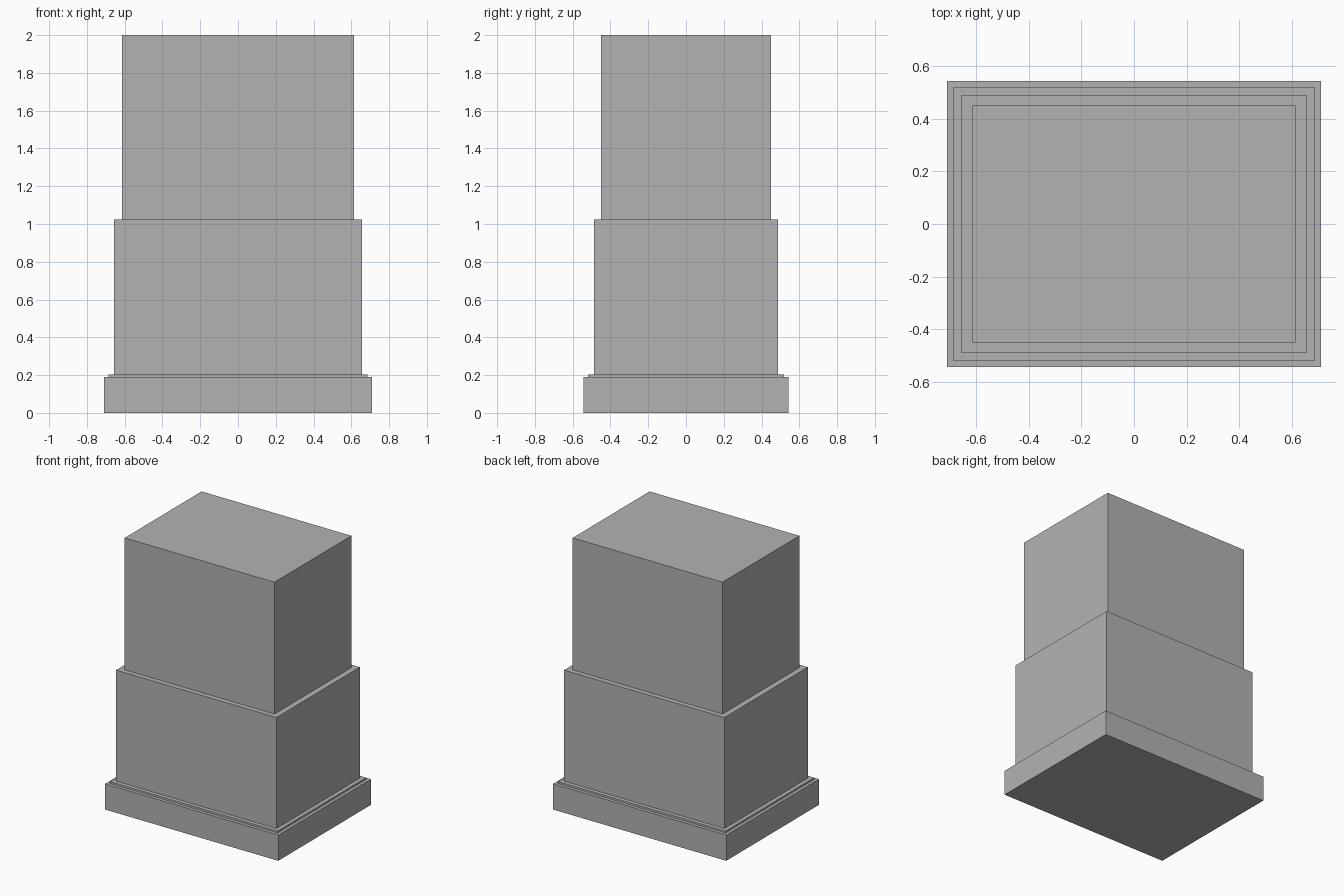
import bpy
import bmesh
from mathutils import Matrix, Vector

if "Cube" in bpy.data.objects:
    bpy.data.objects.remove(bpy.data.objects["Cube"])

stone = bpy.data.materials.new("plain grey")
stone.diffuse_color = (0.45, 0.45, 0.45, 1.0)
stone.use_nodes = True
stone.node_tree.nodes["Principled BSDF"].inputs["Base Color"].default_value = stone.diffuse_color


def block(name, half_x, half_y, z0, z1):
    """Sharp-edged box centred on the vertical axis, from z0 to z1."""
    bm = bmesh.new()
    bmesh.ops.create_cube(bm, size=1)
    bmesh.ops.scale(bm, vec=Vector((2 * half_x, 2 * half_y, z1 - z0)), verts=bm.verts)
    bmesh.ops.translate(bm, vec=Vector((0, 0, (z0 + z1) / 2)), verts=bm.verts)
    mesh = bpy.data.meshes.new(name)
    bm.to_mesh(mesh)
    bm.free()
    mesh.materials.append(stone)
    obj = bpy.data.objects.new(name, mesh)
    bpy.context.collection.objects.link(obj)


# Tiers from the ground up: name, half width, half depth, height of top
tiers = [
    ("base_plinth", 0.709, 0.542, 0.19),
    ("base_trim", 0.686, 0.518, 0.204),
    ("lower_body", 0.656, 0.488, 1.025),
    ("upper_body", 0.613, 0.45, 2.0),
]
bottom = 0.0
for name, half_x, half_y, top in tiers:
    block(name, half_x, half_y, bottom, top)
    bottom = top
